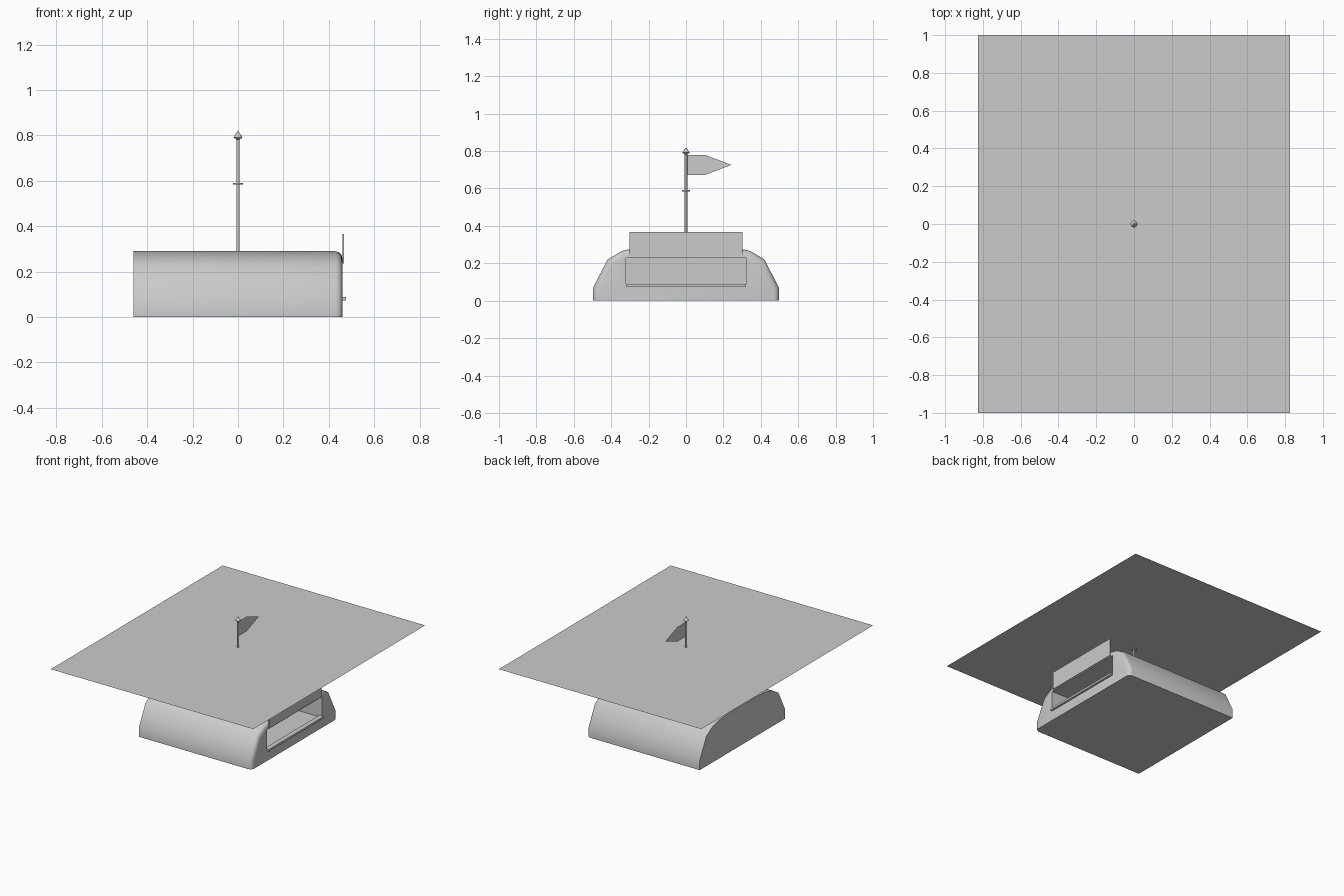
import bpy, bmesh, math
from mathutils import Matrix, Vector

if "Cube" in bpy.data.objects:
    bpy.data.objects.remove(bpy.data.objects["Cube"])


def finish(name, bm, smooth=None):
    bmesh.ops.recalc_face_normals(bm, faces=bm.faces)
    mesh = bpy.data.meshes.new(name)
    bm.to_mesh(mesh)
    bm.free()
    ob = bpy.data.objects.new(name, mesh)
    bpy.context.collection.objects.link(ob)
    bpy.ops.object.select_all(action='DESELECT')
    ob.select_set(True)
    bpy.context.view_layer.objects.active = ob
    if smooth:
        bpy.ops.object.shade_smooth_by_angle(angle=math.radians(smooth))
    return ob


def box(name, lo, hi):
    bm = bmesh.new()
    lo, hi = Vector(lo), Vector(hi)
    size = hi - lo
    bmesh.ops.create_cube(bm, size=1, matrix=Matrix.Translation((lo + hi) / 2)
                          @ Matrix.Diagonal((*size, 1)))
    return finish(name, bm)


def cone(name, r1, r2, z1, z2, sides=8):
    bm = bmesh.new()
    bmesh.ops.create_cone(bm, cap_ends=True, segments=sides, radius1=r1, radius2=r2,
                          depth=z2 - z1, matrix=Matrix.Translation((0, 0, (z1 + z2) / 2)))
    return finish(name, bm, 50)


def sheet(name, points):
    bm = bmesh.new()
    bm.faces.new([bm.verts.new(p) for p in points])
    return finish(name, bm)


# Stall body: mirrored profile extruded along x, with a rounded serving-side edge
half = [(0.497, 0), (0.497, 0.068), (0.42, 0.22), (0.345, 0.265), (0.27, 0.283), (0.18, 0.29)]
profile = half + [(-y, z) for y, z in reversed(half)]
bm = bmesh.new()
face = bm.faces.new([bm.verts.new((-0.46, y, z)) for y, z in profile])
ext = bmesh.ops.extrude_face_region(bm, geom=[face], use_keep_orig=True)
bmesh.ops.translate(bm, vec=(0.92, 0, 0),
                    verts=[g for g in ext['geom'] if isinstance(g, bmesh.types.BMVert)])
bmesh.ops.recalc_face_normals(bm, faces=bm.faces)
rim = [e for e in bm.edges if all(v.co.x > 0.4 for v in e.verts)
       and any(v.co.z > 0.01 for v in e.verts)]
bmesh.ops.bevel(bm, geom=rim, offset=0.03, segments=3, profile=0.5, affect='EDGES')
body = finish("stall_body", bm)

# Serving hatch recess
cutter = box("hatch_cutter", (0.27, -0.32, 0.075), (0.6, 0.32, 0.228))
cutter.hide_render = True
mod = body.modifiers.new("hatch", 'BOOLEAN')
mod.operation = 'DIFFERENCE'
mod.solver = 'EXACT'
mod.object = cutter
bpy.context.view_layer.objects.active = body
bpy.ops.object.modifier_apply(modifier="hatch")
bpy.data.objects.remove(cutter)
body.select_set(True)
bpy.ops.object.shade_smooth_by_angle(angle=math.radians(40))

# Counter ledge and raised hatch flap
box("counter_ledge", (0.44, -0.32, 0.073), (0.475, 0.32, 0.088))
box("hatch_flap", (0.461, -0.303, 0.235), (0.467, 0.303, 0.367))

# Canopy sheet, pole, collar and finial
sheet("canopy", [(-0.825, -1, 0.592), (0.825, -1, 0.592), (0.825, 1, 0.592), (-0.825, 1, 0.592)])
cone("pole", 0.007, 0.007, 0.28, 0.79)
cone("pole_collar", 0.021, 0.021, 0.585, 0.591)
cone("finial_base", 0.008, 0.019, 0.782, 0.792)
cone("finial_tip", 0.019, 0.003, 0.792, 0.817)

# Pennant
sheet("pennant", [(0, 0.005, 0.672), (0, 0.1, 0.672), (0, 0.243, 0.726),
                  (0, 0.1, 0.78), (0, 0.005, 0.78)])
